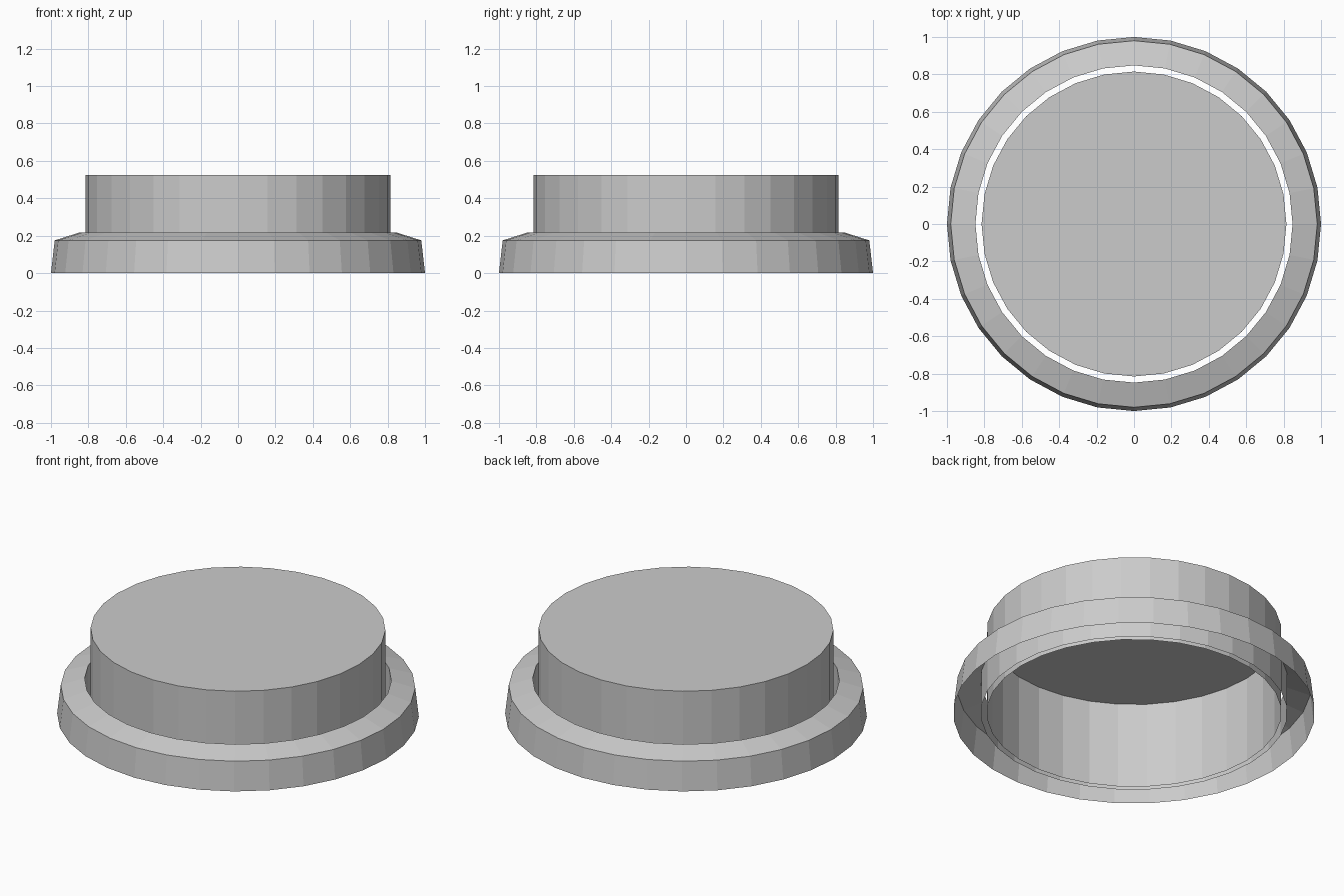
import bpy, bmesh
from math import cos, sin, pi

if "Cube" in bpy.data.objects:
    bpy.data.objects.remove(bpy.data.objects["Cube"])

SIDES = 32


def lathe(name, profile, cap_last=False):
    """Spin (radius, z) points around z into a flat-shaded open shell."""
    bm = bmesh.new()
    rings = [[bm.verts.new((r * cos(2 * pi * i / SIDES), r * sin(2 * pi * i / SIDES), z))
              for i in range(SIDES)] for r, z in profile]
    for low, high in zip(rings, rings[1:]):
        for i in range(SIDES):
            j = (i + 1) % SIDES
            bm.faces.new((low[i], low[j], high[j], high[i]))
    if cap_last:
        bm.faces.new(rings[-1])
    mesh = bpy.data.meshes.new(name)
    bm.to_mesh(mesh)
    bm.free()
    obj = bpy.data.objects.new(name, mesh)
    bpy.context.collection.objects.link(obj)
    return obj


# Bezel: sloped outer wall, chamfered top, inner wall; open underneath
lathe("bezel_ring", [(1.0, 0.0), (0.98, 0.175), (0.848, 0.217), (0.848, 0.0)])

# Push button: hollow cap, open at the bottom, with a thin gap to the bezel
lathe("button_cap", [(0.815, 0.0), (0.815, 0.525)], cap_last=True)
